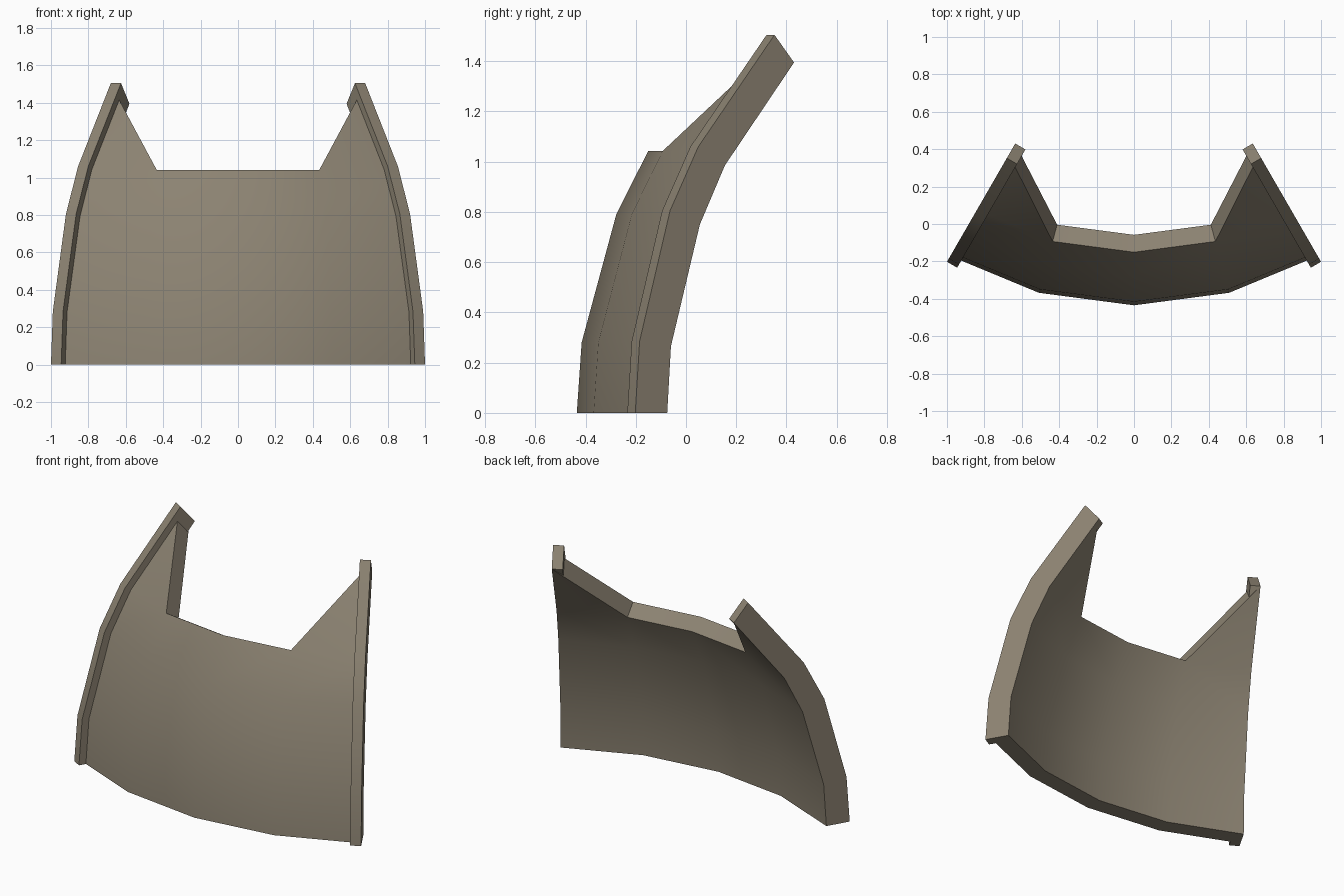
import bpy, bmesh, math
from mathutils import Vector

if "Cube" in bpy.data.objects:
    bpy.data.objects.remove(bpy.data.objects["Cube"])

AXIS_Y = 1.53          # vertical axis of the curved sector
HALF = math.radians(30)
RIB_T = 0.063

# (radius, height) profiles, bottom to tip
inner = [(1.853, 0), (1.836, 0.265), (1.703, 0.75), (1.588, 0.985), (1.27, 1.395)]
rib_outer = [(2.0, 0), (1.98, 0.285), (1.84, 0.805), (1.71, 1.06), (1.36, 1.505)]
panel_outer = [tuple(a + (b - a) * 0.76 for a, b in zip(i, o))
               for i, o in zip(inner, rib_outer)]

mat = bpy.data.materials.new("khaki grey")
mat.diffuse_color = (0.262, 0.226, 0.168, 1)
mat.use_nodes = True
mat.node_tree.nodes["Principled BSDF"].inputs["Base Color"].default_value = mat.diffuse_color


def place(rz, ang):
    return Vector((rz[0] * math.sin(ang), AXIS_Y - rz[0] * math.cos(ang), rz[1]))


def finish(bm, name):
    bmesh.ops.recalc_face_normals(bm, faces=bm.faces)
    me = bpy.data.meshes.new(name)
    bm.to_mesh(me)
    bm.free()
    ob = bpy.data.objects.new(name, me)
    bpy.context.collection.objects.link(ob)
    me.materials.append(mat)
    bpy.ops.object.select_all(action='DESELECT')
    ob.select_set(True)
    bpy.context.view_layer.objects.active = ob
    bpy.ops.object.shade_smooth_by_angle(angle=math.radians(30))


# Curved panel: four strips of the sector, with raised points at both ends
bm = bmesh.new()
angles = [HALF * k / 2 for k in range(-2, 3)]
grid = {}
for s, prof in enumerate((inner, panel_outer)):
    for c, ang in enumerate(angles):
        for r in range(5 if c in (0, 4) else 4):
            grid[s, c, r] = bm.verts.new(place(prof[r], ang))
for s in (0, 1):
    for c in range(4):
        for r in range(3):
            bm.faces.new([grid[s, c, r], grid[s, c + 1, r],
                          grid[s, c + 1, r + 1], grid[s, c, r + 1]])
    bm.faces.new([grid[s, 0, 3], grid[s, 1, 3], grid[s, 0, 4]])
    bm.faces.new([grid[s, 3, 3], grid[s, 4, 3], grid[s, 4, 4]])
# rim joining inner and outer skins
rim = ([(c, 0) for c in range(5)] + [(4, r) for r in range(1, 5)]
       + [(3, 3), (2, 3), (1, 3)] + [(0, r) for r in range(4, 0, -1)])
for a, b in zip(rim, rim[1:] + rim[:1]):
    bm.faces.new([grid[(0, *a)], grid[(0, *b)], grid[(1, *b)], grid[(1, *a)]])
finish(bm, "curved_panel")

# Side ribs: bent bars along both radial edges
for side, name in ((1, "right_rib"), (-1, "left_rib")):
    bm = bmesh.new()
    shift = Vector((-side * math.cos(HALF), -math.sin(HALF), 0)) * RIB_T
    rings = []
    for i, o in zip(inner, rib_outer):
        a, b = place(i, side * HALF), place(o, side * HALF)
        rings.append([bm.verts.new(p) for p in (a, b, b + shift, a + shift)])
    for lo, hi in zip(rings, rings[1:]):
        for k in range(4):
            n = (k + 1) % 4
            bm.faces.new([lo[k], lo[n], hi[n], hi[k]])
    bm.faces.new(rings[0])
    bm.faces.new(rings[-1])
    finish(bm, name)
